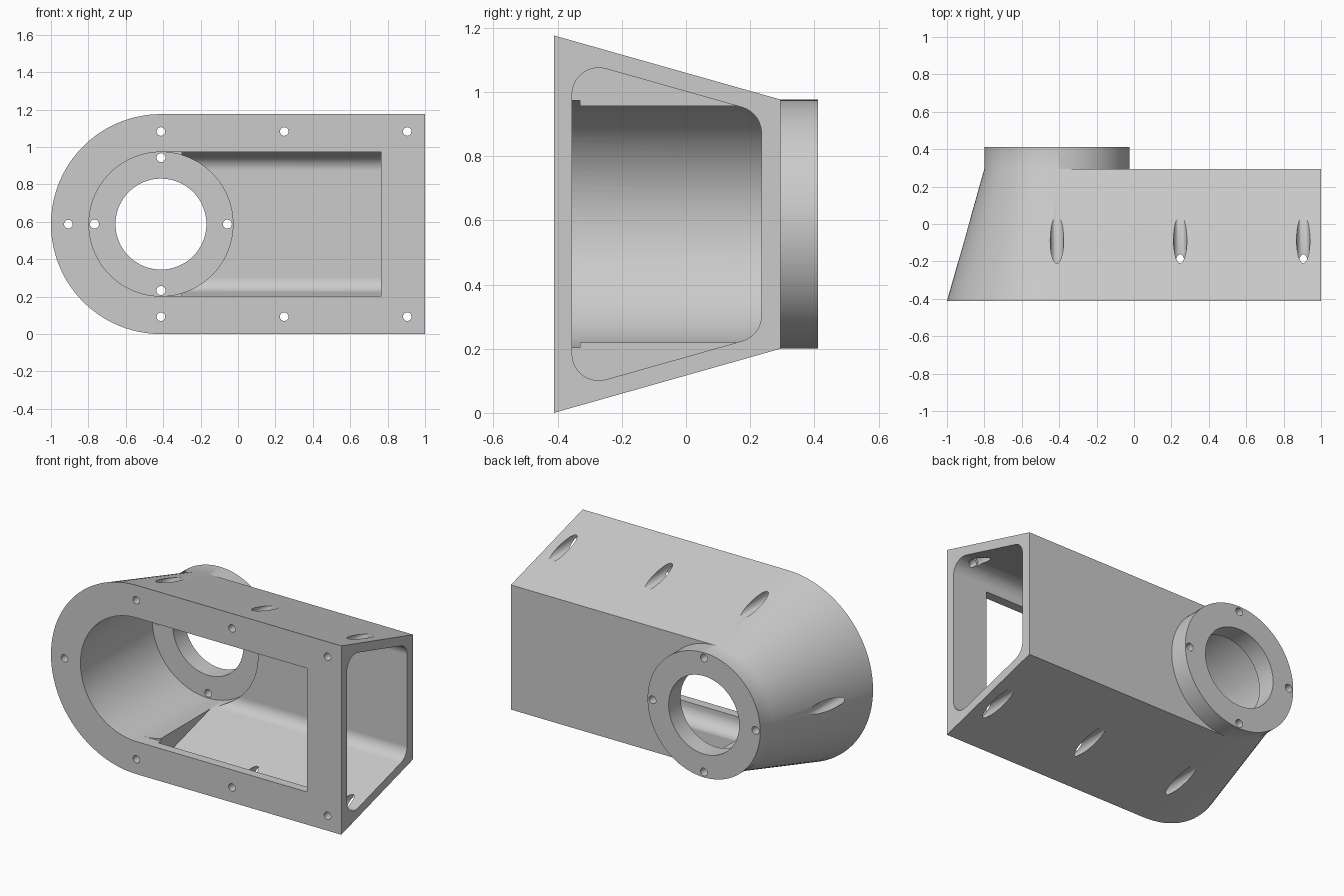
import bpy, bmesh, math
from mathutils import Vector

if "Cube" in bpy.data.objects:
    bpy.data.objects.remove(bpy.data.objects["Cube"], do_unlink=True)

CX, CZ = -0.412, 0.588          # axis of the rounded end
FRONT, BACK, RIM = -0.412, 0.295, 0.412
R_FRONT, R_BACK, R_BORE = 0.588, 0.388, 0.385

grey = bpy.data.materials.new("cast grey")
grey.use_nodes = True
grey.diffuse_color = (0.6, 0.6, 0.6, 1)
grey.node_tree.nodes["Principled BSDF"].inputs["Base Color"].default_value = (0.6, 0.6, 0.6, 1)


def loft(name, loop_a, loop_b):
    """Closed solid between two matching loops."""
    bm = bmesh.new()
    a = [bm.verts.new(p) for p in loop_a]
    b = [bm.verts.new(p) for p in loop_b]
    bm.faces.new(a)
    bm.faces.new(b[::-1])
    for i in range(len(a)):
        j = (i + 1) % len(a)
        bm.faces.new((a[j], a[i], b[i], b[j]))
    bmesh.ops.recalc_face_normals(bm, faces=bm.faces)
    mesh = bpy.data.meshes.new(name)
    bm.to_mesh(mesh)
    bm.free()
    mesh.materials.append(grey)
    ob = bpy.data.objects.new(name, mesh)
    bpy.context.collection.objects.link(ob)
    return ob


def d_shape(r, right, y, n=48):
    """Half circle on the left, square end on the right."""
    arc = [math.pi * (0.5 + i / n) for i in range(n + 1)]
    pts = [(CX + r * math.cos(t), y, CZ + r * math.sin(t)) for t in arc]
    return pts + [(right, y, CZ - r), (right, y, CZ + r)]


def cylinder(name, x, z, r, y0, y1, n=96):
    ring = [(x + r * math.cos(math.tau * i / n), z + r * math.sin(math.tau * i / n)) for i in range(n)]
    return loft(name, [(px, y0, pz) for px, pz in ring], [(px, y1, pz) for px, pz in ring])


def rounded(corners, r, n=10):
    """Fillet every corner of a convex polygon."""
    out = []
    for i, p in enumerate(corners):
        a = (corners[i - 1] - p).normalized()
        b = (corners[(i + 1) % len(corners)] - p).normalized()
        half = a.angle(b) / 2
        centre = p + (a + b).normalized() * r / math.sin(half)
        tangent = r / math.tan(half)
        start = (p + a * tangent - centre).normalized()
        end = (p + b * tangent - centre).normalized()
        out += [centre + start.slerp(end, k / n).normalized() * r for k in range(n + 1)]
    return out


def combine(target, tool, operation):
    mod = target.modifiers.new(operation, 'BOOLEAN')
    mod.operation, mod.solver, mod.object = operation, 'EXACT', tool
    bpy.context.view_layer.objects.active = target
    bpy.ops.object.modifier_apply(modifier=mod.name)
    bpy.data.objects.remove(tool, do_unlink=True)


# Tapered housing with a round rear flange
housing = loft("housing", d_shape(R_FRONT, 1, FRONT), d_shape(R_BACK, 1, BACK))
combine(housing, cylinder("flange", CX, CZ, R_BACK, BACK - 0.02, RIM), 'UNION')

# Hollow channel, open at the right end
y0, y1, slope = -0.355, 0.235, (R_FRONT - R_BACK) / (BACK - FRONT)
h0, h1 = [0.53 - slope * (y - FRONT) for y in (y0, y1)]
outline = rounded([Vector((0, y0, CZ - h0)), Vector((0, y1, CZ - h1)),
                   Vector((0, y1, CZ + h1)), Vector((0, y0, CZ + h0))], 0.083)
combine(housing, loft("channel", [p + Vector((-0.3, 0, 0)) for p in outline],
                      [p + Vector((1.1, 0, 0)) for p in outline]), 'DIFFERENCE')

# Front window, round chamber and shaft hole
combine(housing, cylinder("chamber", CX, CZ, R_BORE, FRONT - 0.2, BACK), 'DIFFERENCE')
combine(housing, loft("window", d_shape(R_BORE, 0.765, FRONT - 0.1), d_shape(R_BORE, 0.765, -0.33)), 'DIFFERENCE')
combine(housing, cylinder("shaft_hole", CX, CZ, 0.243, 0.2, 0.6), 'DIFFERENCE')

# Screw holes in the front rim, with pockets for the screw heads
screws = [(CX - 0.495, CZ)] + [(x, CZ + s * 0.495) for x in (CX, 0.247, 0.905) for s in (-1, 1)]
for x, z in screws:
    combine(housing, cylinder("screw_hole", x, z, 0.023, -0.6, -0.25, 24), 'DIFFERENCE')
    combine(housing, cylinder("screw_pocket", x, z, 0.036, -0.3, 0.6, 32), 'DIFFERENCE')

# Screw holes in the flange
for i in range(4):
    t = i * math.pi / 2
    combine(housing, cylinder("flange_hole", CX + 0.355 * math.cos(t), CZ + 0.355 * math.sin(t),
                              0.024, 0.27, 0.6, 24), 'DIFFERENCE')

# Smooth curved walls, crisp edges
bpy.ops.object.select_all(action='DESELECT')
housing.select_set(True)
bpy.context.view_layer.objects.active = housing
bpy.ops.object.shade_smooth_by_angle(angle=math.radians(30))
weighted = housing.modifiers.new("even_shading", 'WEIGHTED_NORMAL')
weighted.keep_sharp = True
